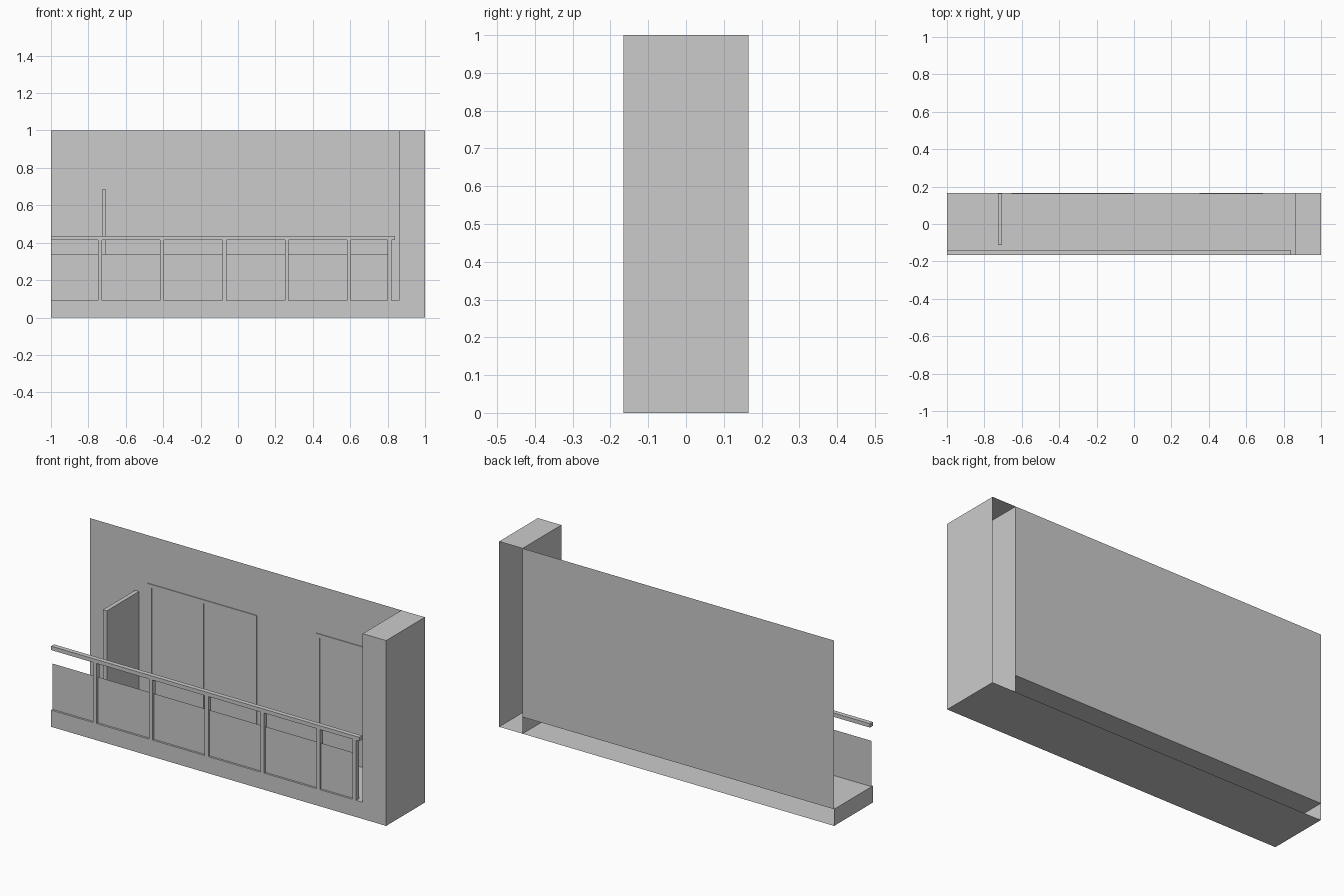
import bpy
import bmesh

if "Cube" in bpy.data.objects:
    bpy.data.objects.remove(bpy.data.objects["Cube"])

FRONT, BACK = -0.165, 0.165
FLOOR = 0.09


def box(name, x, y, z, open_back=False):
    """Axis-aligned box from (min, max) ranges, optionally without its back face."""
    bm = bmesh.new()
    bmesh.ops.create_cube(bm, size=1)
    for v in bm.verts:
        for i, (lo, hi) in enumerate((x, y, z)):
            v.co[i] = hi if v.co[i] > 0 else lo
    if open_back:
        bm.normal_update()
        rear = [f for f in bm.faces if f.normal.y > 0.9]
        bmesh.ops.delete(bm, geom=rear, context='FACES_ONLY')
    return finish(name, bm)


def sheet(name, x, y, z):
    """Single upright face looking towards the front."""
    bm = bmesh.new()
    corners = ((x[0], z[0]), (x[1], z[0]), (x[1], z[1]), (x[0], z[1]))
    bm.faces.new([bm.verts.new((cx, y, cz)) for cx, cz in corners])
    return finish(name, bm)


def finish(name, bm):
    mesh = bpy.data.meshes.new(name)
    bm.to_mesh(mesh)
    bm.free()
    obj = bpy.data.objects.new(name, mesh)
    bpy.context.collection.objects.link(obj)
    return obj


def door(name, left, right, mullions=()):
    """Shallow door frame on the wall: two jambs, a header and optional mullions."""
    w, top, y = 0.026, 0.742, (BACK - 0.004, BACK)
    box(name + "_left_jamb", (left, left + w), y, (FLOOR, top))
    box(name + "_right_jamb", (right - w, right), y, (FLOOR, top))
    box(name + "_header", (left + w, right - w), y, (top - 0.019, top))
    for m in mullions:
        box(name + "_mullion", (m - 0.01, m + 0.01), y, (FLOOR, top - 0.019))


# Hollow floor slab and side column, both open at the back
box("floor_slab", (-1, 0.86), (FRONT, BACK), (0, FLOOR), open_back=True)
box("side_column", (0.86, 1), (FRONT, BACK), (0, 1), open_back=True)

# Rear wall with a double door and a single door
sheet("rear_wall", (-1, 0.86), BACK, (FLOOR, 1))
door("double_door", -0.654, -0.003, (-0.328,))
door("single_door", 0.349, 0.69)

# Privacy partition
box("partition", (-0.728, -0.705), (-0.112, BACK - 0.002), (FLOOR, 0.684))

# Railing: handrail, posts and low panels between them
rail_y = (FRONT, -0.14)
box("handrail", (-1, 0.84), rail_y, (0.414, 0.435))
posts = [-0.749 + 0.333 * i for i in range(5)] + [0.80]
left = -1
for x in posts:
    box("railing_post", (x, x + 0.021), rail_y, (FLOOR, 0.414))
    sheet("railing_panel", (left, x), -0.154, (FLOOR, 0.337))
    left = x + 0.021
